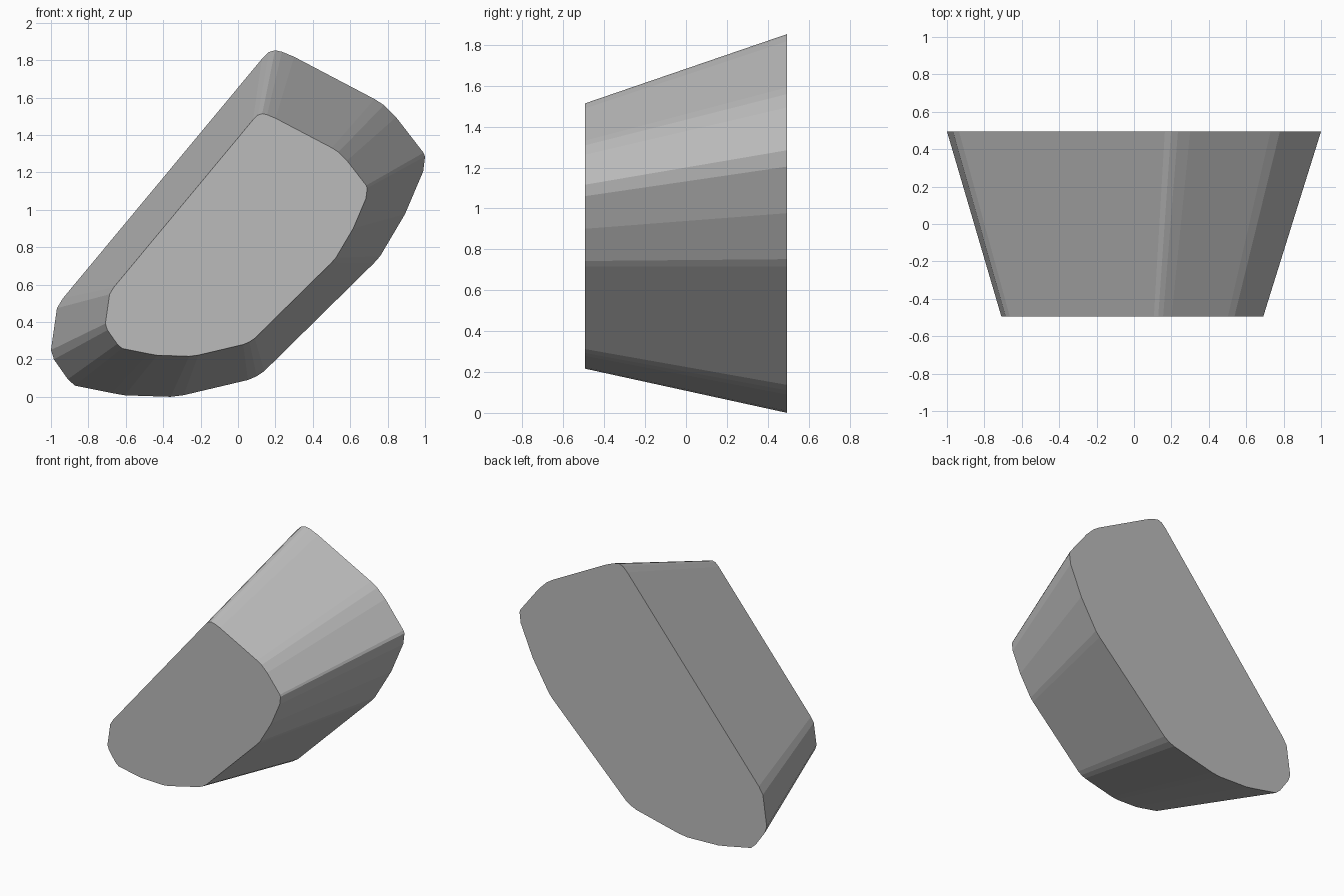
import bpy, bmesh

if "Cube" in bpy.data.objects:
    bpy.data.objects.remove(bpy.data.objects["Cube"])

# Outline of the large back face (x, z)
OUTLINE = [
    (0.128, 1.807), (0.165, 1.843), (0.198, 1.853), (0.235, 1.845), (0.30, 1.818),
    (0.73, 1.592), (0.78, 1.56), (0.845, 1.495), (0.992, 1.305), (1.0, 1.285),
    (0.99, 1.205), (0.893, 0.977), (0.76, 0.752), (0.727, 0.715),
    (0.14, 0.137), (0.10, 0.11), (0.053, 0.090), (-0.29, 0.009),
    (-0.36, 0.0), (-0.605, 0.008), (-0.674, 0.02), (-0.872, 0.06),
    (-0.91, 0.094), (-0.984, 0.20), (-1.0, 0.25), (-0.968, 0.474), (-0.936, 0.527),
]
TAPER, CX, CZ, HALF = 0.70, -0.03, 0.722, 0.495

stone = bpy.data.materials.new("stone grey")
stone.diffuse_color = (0.5, 0.5, 0.5, 1)
stone.use_nodes = True
stone.node_tree.nodes["Principled BSDF"].inputs["Base Color"].default_value = stone.diffuse_color

# Tapered block: back outline shrinks towards the front
bm = bmesh.new()
back = [bm.verts.new((x, HALF, z)) for x, z in OUTLINE]
front = [bm.verts.new((CX + (x - CX) * TAPER, -HALF, CZ + (z - CZ) * TAPER))
         for x, z in OUTLINE]
bm.faces.new(back)
bm.faces.new(front)
n = len(OUTLINE)
for i in range(n):
    j = (i + 1) % n
    bm.faces.new((back[i], back[j], front[j], front[i]))
bmesh.ops.recalc_face_normals(bm, faces=bm.faces)

mesh = bpy.data.meshes.new("tapered_block")
bm.to_mesh(mesh)
bm.free()
mesh.materials.append(stone)
bpy.context.collection.objects.link(bpy.data.objects.new("tapered_block", mesh))
